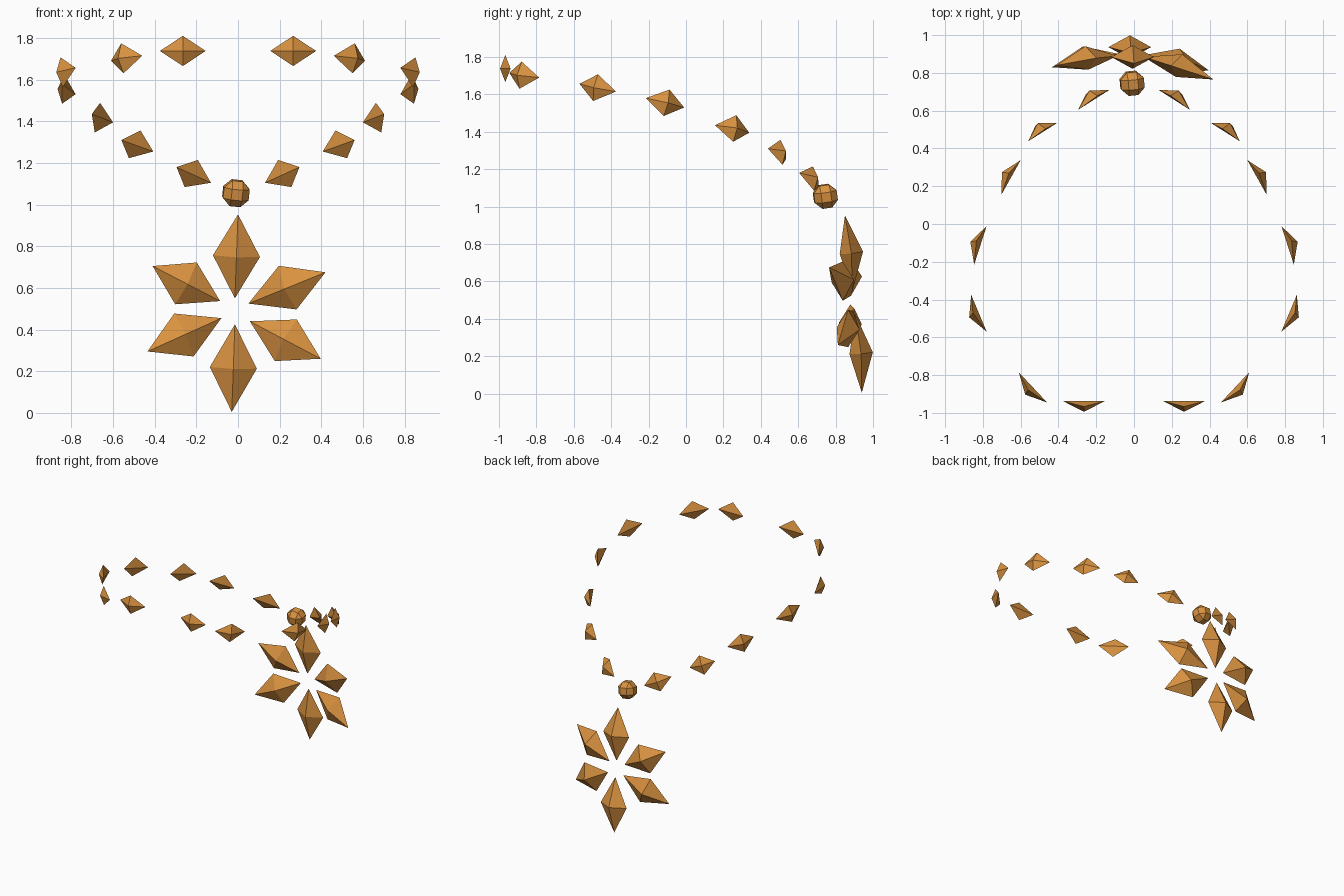
import bpy
import bmesh
from mathutils import Vector

cube = bpy.data.objects.get("Cube")
if cube:
    bpy.data.objects.remove(cube, do_unlink=True)

amber = bpy.data.materials.new("amber")
amber.use_nodes = True
colour = (0.70, 0.29, 0.052, 1)
amber.diffuse_color = colour
amber.node_tree.nodes["Principled BSDF"].inputs["Base Color"].default_value = colour


def finish(name, bm):
    """Turn a bmesh into a flat shaded amber object."""
    bmesh.ops.recalc_face_normals(bm, faces=bm.faces)
    mesh = bpy.data.meshes.new(name)
    bm.to_mesh(mesh)
    bm.free()
    mesh.materials.append(amber)
    obj = bpy.data.objects.new(name, mesh)
    bpy.context.collection.objects.link(obj)
    return obj


def gem(name, tip, root, outward, width, depth, bulge):
    """Four-sided double pyramid between two tips, its waist pushed outward."""
    tip, root = Vector(tip), Vector(root)
    axis = (root - tip).normalized()
    out = Vector(outward)
    out = (out - axis * out.dot(axis)).normalized()
    side = axis.cross(out)
    waist = (tip + root) / 2 + out * bulge
    bm = bmesh.new()
    ends = [bm.verts.new(p) for p in (tip, root)]
    ring = [bm.verts.new(waist + offset) for offset in
            (side * width / 2, out * depth / 2, -side * width / 2, -out * depth / 2)]
    for end in ends:
        for i in range(4):
            bm.faces.new((end, ring[i], ring[(i + 1) % 4]))
    return finish(name, bm)


# Chain beads: both tips and the upward lean of the outer side
beads = [
    ((0.13, 0.71, 1.105), (0.295, 0.605, 1.18), 0.3),
    ((0.407, 0.535, 1.255), (0.56, 0.438, 1.31), 0.3),
    ((0.60, 0.338, 1.395), (0.702, 0.155, 1.435), 0.1),
    ((0.78, -0.01, 1.53), (0.846, -0.215, 1.58), 0),
    ((0.862, -0.375, 1.615), (0.78, -0.57, 1.657), 0),
    ((0.61, -0.785, 1.69), (0.46, -0.945, 1.715), 0),
    ((0.375, -0.938, 1.738), (0.155, -0.938, 1.738), 0),
]
for number, (a, b, lean) in enumerate(beads, 1):
    for label, s in (("left", 1), ("right", -1)):
        a2, b2 = Vector((s * a[0], *a[1:])), Vector((s * b[0], *b[1:]))
        run = b2 - a2
        out = Vector((run.y, -run.x, 0)).normalized()
        if out.dot(a2 + b2) < 0:
            out = -out
        out.z = lean
        gem(f"{label}_chain_bead_{number}", a2, b2, out, 0.145, 0.056, 0.028)

# Pendant petals: outer tip and inner tip
petals = {
    "top": ((0, 0.85, 0.953), (-0.015, 0.89, 0.55)),
    "bottom": ((-0.03, 0.94, 0.005), (-0.015, 0.905, 0.425)),
    "upper_left": ((0.42, 0.765, 0.675), (0.05, 0.885, 0.525)),
    "lower_left": ((0.397, 0.812, 0.26), (0.057, 0.895, 0.44)),
    "lower_right": ((-0.435, 0.83, 0.295), (-0.08, 0.90, 0.455)),
    "upper_right": ((-0.41, 0.84, 0.705), (-0.086, 0.89, 0.537)),
}
for name, (tip, root) in petals.items():
    gem(name + "_petal", tip, root, (0, 1, 0), 0.226, 0.125, 0.014)

# Round faceted bead above the pendant
bm = bmesh.new()
bmesh.ops.create_cube(bm, size=0.124)
bmesh.ops.bevel(bm, geom=bm.edges[:], offset=0.036, segments=1, affect="EDGES")
round_bead = finish("round_bead", bm)
round_bead.location = (-0.01, 0.745, 1.055)
round_bead.rotation_euler = (0.15, 0.1, 0.1)
